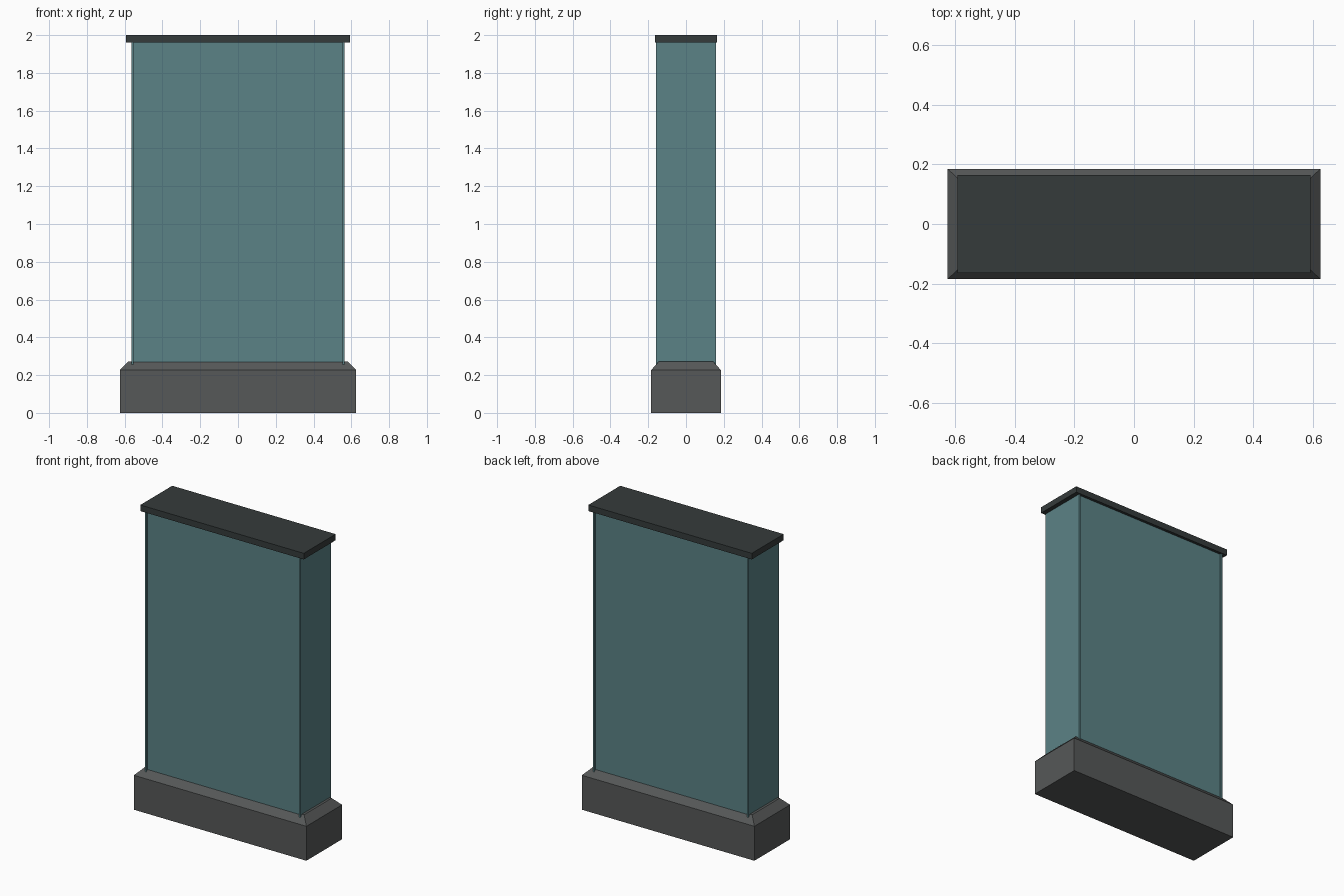
import bpy, bmesh

if "Cube" in bpy.data.objects:
    bpy.data.objects.remove(bpy.data.objects["Cube"])


def material(name, rgb):
    m = bpy.data.materials.new(name)
    m.diffuse_color = (*rgb, 1.0)
    m.use_nodes = True
    m.node_tree.nodes["Principled BSDF"].inputs["Base Color"].default_value = m.diffuse_color
    return m


TEAL = material("teal_panel", (0.105, 0.225, 0.240))
GREY = material("grey_plinth", (0.093, 0.098, 0.098))
DARK = material("dark_cap", (0.036, 0.044, 0.044))


def stack(name, rings, mat, cx=0.0):
    """Closed solid lofted through rectangles given as (half_x, half_y, z)."""
    bm = bmesh.new()
    loops = [[bm.verts.new((cx + sx * hx, sy * hy, z))
              for sx, sy in ((-1, -1), (1, -1), (1, 1), (-1, 1))]
             for hx, hy, z in rings]
    for a, b in zip(loops, loops[1:]):
        for i in range(4):
            j = (i + 1) % 4
            bm.faces.new((a[i], a[j], b[j], b[i]))
    bm.faces.new(loops[0][::-1])
    bm.faces.new(loops[-1])
    mesh = bpy.data.meshes.new(name)
    bm.to_mesh(mesh)
    bm.free()
    mesh.materials.append(mat)
    ob = bpy.data.objects.new(name, mesh)
    bpy.context.collection.objects.link(ob)
    return ob


# Plinth with a bevelled shoulder
stack("plinth", [(0.626, 0.185, 0.0), (0.626, 0.185, 0.226), (0.580, 0.143, 0.273)], GREY)

# Main slab, set back slightly between the two end panels
stack("main_slab", [(0.556, 0.147, 0.25), (0.556, 0.147, 1.965)], TEAL)
for side, label in ((-1, "left"), (1, "right")):
    stack(label + "_end_panel", [(0.005, 0.158, 0.25), (0.005, 0.158, 1.965)],
          TEAL, cx=side * 0.559)

# Overhanging cap
stack("cap", [(0.593, 0.165, 1.96), (0.593, 0.165, 2.0)], DARK)
